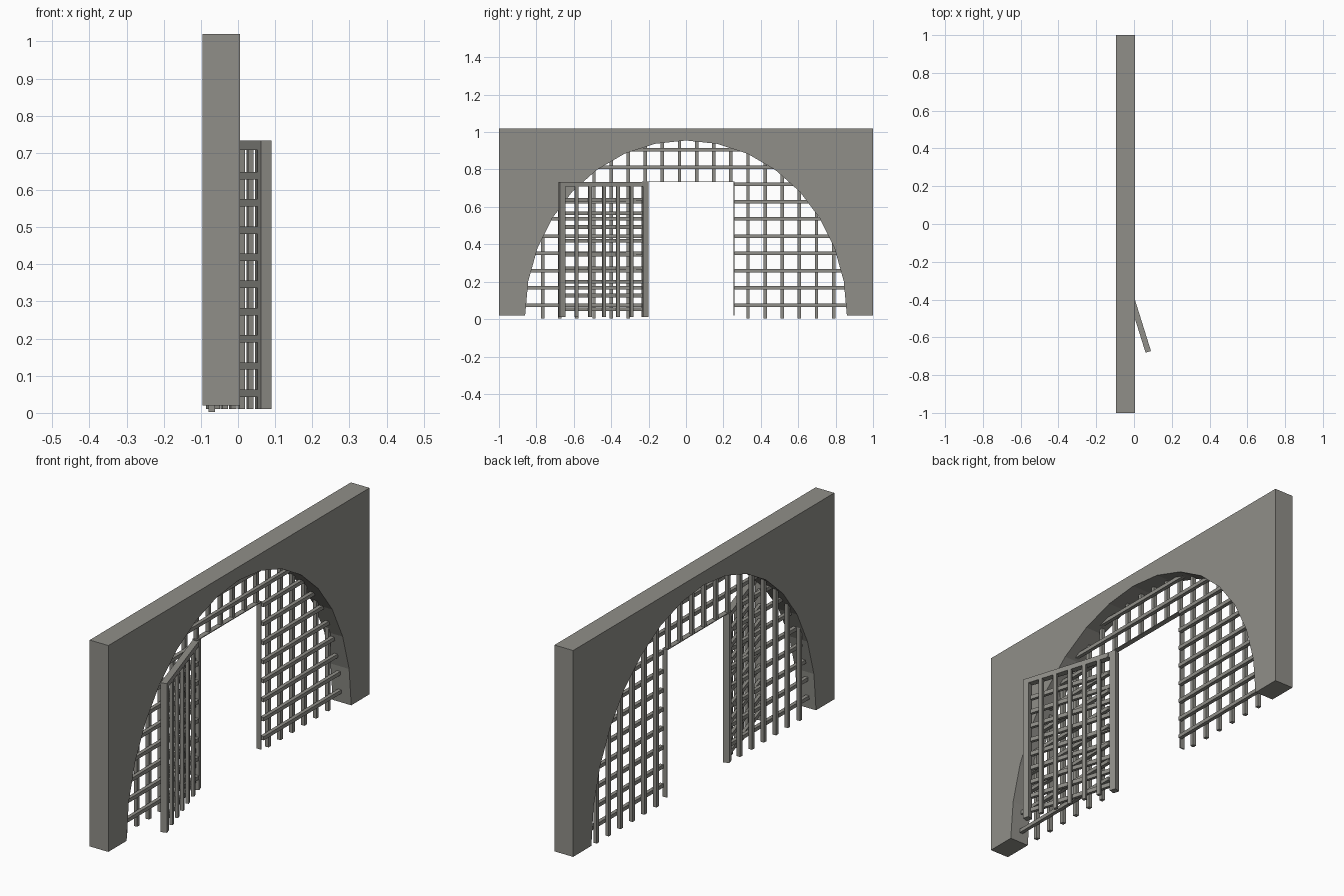
import bpy
import bmesh
import math
from mathutils import Matrix, Vector

cube = bpy.data.objects.get("Cube")
if cube:
    bpy.data.objects.remove(cube, do_unlink=True)

# One grey for stone and bars
GREY = (0.28, 0.275, 0.25, 1)
grey = bpy.data.materials.new("warm grey")
grey.use_nodes = True
grey.diffuse_color = GREY
grey.node_tree.nodes["Principled BSDF"].inputs["Base Color"].default_value = GREY

BASE, HALF_SPAN, RISE = 0.02, 0.86, 0.935   # arch
OPEN_L, OPEN_R, OPEN_TOP = -0.235, 0.26, 0.737   # doorway in the grille
BAR = 0.018


def finish(name, bm):
    bmesh.ops.recalc_face_normals(bm, faces=bm.faces)
    mesh = bpy.data.meshes.new(name)
    bm.to_mesh(mesh)
    bm.free()
    mesh.materials.append(grey)
    obj = bpy.data.objects.new(name, mesh)
    bpy.context.collection.objects.link(obj)
    return obj


def add_box(bm, low, high):
    low, high = Vector(low), Vector(high)
    matrix = Matrix.Translation((low + high) / 2) @ Matrix.Diagonal((*(high - low), 1))
    bmesh.ops.create_cube(bm, size=1, matrix=matrix)


# Wall with a faceted elliptical arch
bm = bmesh.new()
steps = 16
outline = [(1, BASE), (1, 1.02), (-1, 1.02), (-1, BASE)]
for i in range(steps + 1):
    a = math.pi * (1 - i / steps)
    outline.append((HALF_SPAN * math.cos(a), BASE + RISE * math.sin(a)))
face = bm.faces.new([bm.verts.new((-0.095, y, z)) for y, z in outline])
extruded = bmesh.ops.extrude_face_region(bm, geom=[face])
bmesh.ops.translate(bm, vec=(0.1, 0, 0),
                    verts=[v for v in extruded["geom"] if isinstance(v, bmesh.types.BMVert)])
finish("arch_wall", bm)


def arch_half_width(z):
    return HALF_SPAN * math.sqrt(max(0, 1 - ((z - BASE) / RISE) ** 2))


def arch_height(y):
    return BASE + RISE * math.sqrt(max(0, 1 - (y / HALF_SPAN) ** 2))


# Upright grille bars, stopping above the doorway
bm = bmesh.new()
for i in range(18):
    y = 0.789 - 0.0915 * i
    bottom = OPEN_TOP if OPEN_L < y < OPEN_R else 0.003
    add_box(bm, (-0.08, y - BAR / 2, bottom), (-0.062, y + BAR / 2, arch_height(y) + 0.015))
finish("grille_uprights", bm)

# Cross bars, split around the doorway
bm = bmesh.new()
for i in range(10):
    z = 0.075 + 0.0922 * i
    w = arch_half_width(z) + 0.015
    spans = [(-w, w)] if z > OPEN_TOP else [(-w, OPEN_L), (OPEN_R, w)]
    for a, b in spans:
        add_box(bm, (-0.062, a, z - BAR / 2), (-0.044, b, z + BAR / 2))
finish("grille_cross_bars", bm)

# Thin lining of the doorway
bm = bmesh.new()
add_box(bm, (-0.08, OPEN_R - 0.005, BASE), (-0.055, OPEN_R, OPEN_TOP))
add_box(bm, (-0.08, OPEN_L, OPEN_TOP - 0.004), (-0.055, OPEN_R, OPEN_TOP))
finish("doorway_lining", bm)

# Open door, built along local +x from the hinge, then swung into place
LENGTH, STILE, DEPTH = 0.495, 0.03, 0.015
DOOR_BOTTOM, DOOR_TOP = 0.01, 0.733

frame = bmesh.new()
for x in (0, LENGTH - STILE):
    add_box(frame, (x, -DEPTH, DOOR_BOTTOM), (x + STILE, DEPTH, DOOR_TOP))
add_box(frame, (STILE, -DEPTH, 0.708), (LENGTH - STILE, DEPTH, DOOR_TOP))

uprights = bmesh.new()
for i in range(1, 6):
    x = STILE / 2 + i * (LENGTH - STILE) / 6
    add_box(uprights, (x - BAR / 2, 0, DOOR_BOTTOM), (x + BAR / 2, DEPTH, 0.71))

cross = bmesh.new()
for i in range(9):
    z = 0.053 + 0.0732 * i
    add_box(cross, (STILE, -DEPTH, z - 0.01), (LENGTH - STILE, 0, z + 0.01))

swing = math.atan2(-0.954, 0.298)
for name, part in (("door_frame", frame), ("door_uprights", uprights), ("door_cross_bars", cross)):
    door = finish(name, part)
    door.location = (-0.072, -0.2045, 0)
    door.rotation_euler.z = swing
